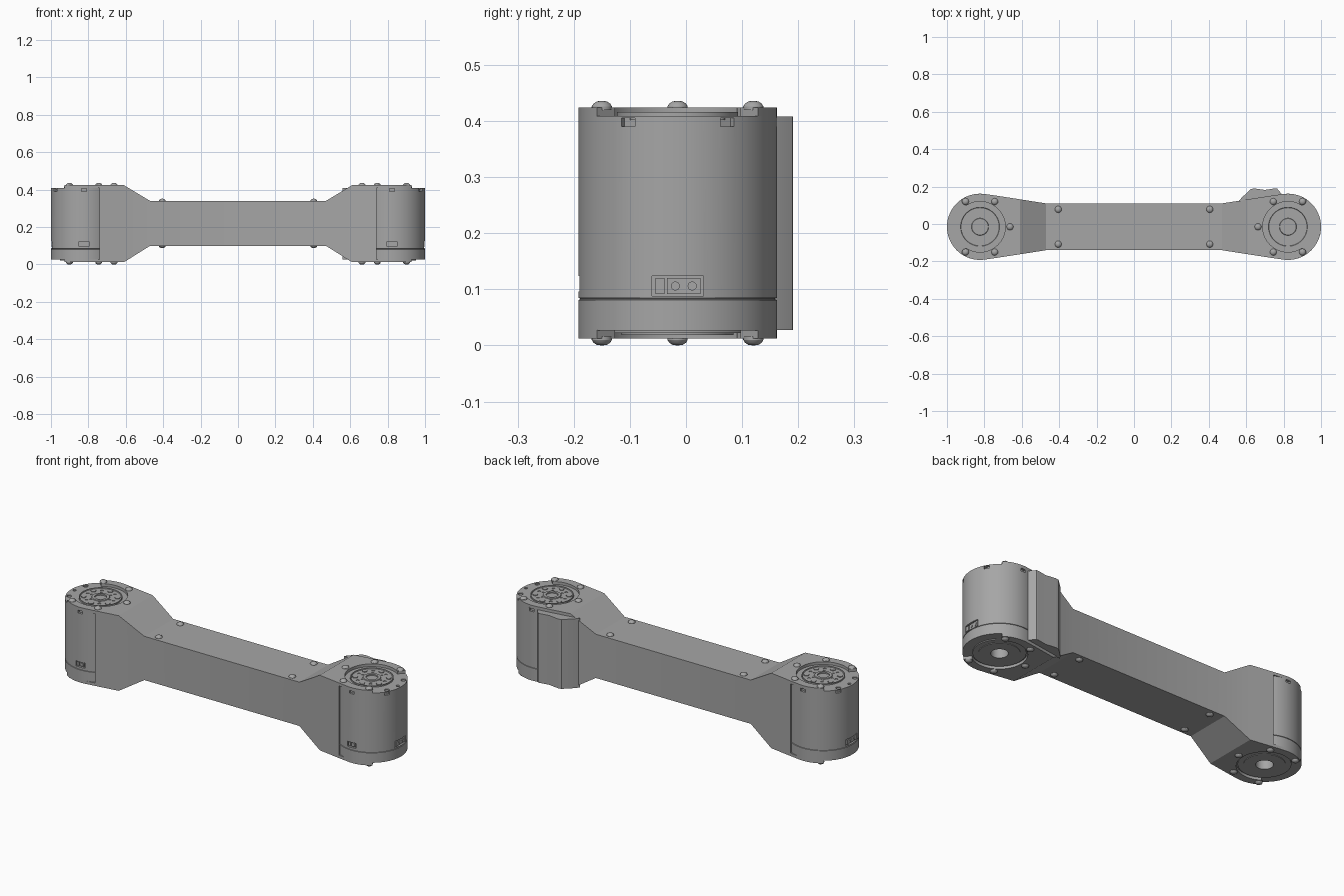
import bpy, bmesh
from math import radians, cos, sin, pi, sqrt
from mathutils import Matrix, Vector

cube = bpy.data.objects.get("Cube")
if cube:
    bpy.data.objects.remove(cube, do_unlink=True)

grey = bpy.data.materials.new("machined grey")
grey.use_nodes = True
grey.diffuse_color = (0.38, 0.38, 0.38, 1)
grey.node_tree.nodes["Principled BSDF"].inputs["Base Color"].default_value = grey.diffuse_color

CY, HUB, R = -0.015, 0.823, 0.177      # centre line, joint centre, motor radius
LOW, HIGH = 0.012, 0.424               # frame bottom and top at the joints
HOLE = 0.135                           # plate opening radius
parts = []


def finish(name, bm):
    bmesh.ops.recalc_face_normals(bm, faces=bm.faces)
    me = bpy.data.meshes.new(name)
    bm.to_mesh(me)
    bm.free()
    me.materials.append(grey)
    ob = bpy.data.objects.new(name, me)
    bpy.context.collection.objects.link(ob)
    parts.append(ob)
    return ob


def cut(ob, bm):
    tool = finish("cutter", bm)
    parts.remove(tool)
    mod = ob.modifiers.new("cut", 'BOOLEAN')
    mod.object, mod.operation, mod.solver = tool, 'DIFFERENCE', 'EXACT'
    dg = bpy.context.evaluated_depsgraph_get()
    me = bpy.data.meshes.new_from_object(ob.evaluated_get(dg))
    ob.modifiers.clear()
    ob.data = me
    bpy.data.objects.remove(tool, do_unlink=True)


def lathe(bm, profile, x, y, segs=64):
    vs = [bm.verts.new((x + r, y, z)) for r, z in profile]
    es = [bm.edges.new(p) for p in zip(vs, vs[1:])]
    bmesh.ops.spin(bm, geom=vs + es, cent=(x, y, 0), axis=(0, 0, 1),
                   angle=2 * pi, steps=segs, use_merge=True)
    bmesh.ops.remove_doubles(bm, verts=bm.verts, dist=1e-5)


def rod(bm, x, y, r, z0, z1, segs=24):
    lathe(bm, [(0, z0), (r, z0), (r, z1), (0, z1)], x, y, segs)


def prism(bm, pts, z0, z1):
    face = bm.faces.new([bm.verts.new((x, y, z0)) for x, y in pts])
    new = bmesh.ops.extrude_face_region(bm, geom=[face])["geom"]
    bmesh.ops.translate(bm, vec=(0, 0, z1 - z0),
                        verts=[v for v in new if isinstance(v, bmesh.types.BMVert)])


def on_rim(side, deg, r, t, z):
    """Placement on the motor wall: radius r, tangential shift t, height z."""
    a = radians(deg if side > 0 else 180 - deg)
    return (Matrix.Translation((side * HUB, CY, 0)) @ Matrix.Rotation(a, 4, 'Z')
            @ Matrix.Translation((r, t, z)))


def box(bm, place, size):
    bmesh.ops.create_cube(bm, size=1, matrix=place @ Matrix.Diagonal((*size, 1)))


def polar(r, deg):
    return r * cos(radians(deg)), r * sin(radians(deg))


# Frame: beam lofted through rectangular sections, flared at both ends
stations = [(0.74, 0.167, LOW, HIGH), (0.61, 0.147, LOW, HIGH), (0.47, 0.125, 0.1, 0.34)]
sections = [(-x, w, a, b) for x, w, a, b in stations] + stations[::-1]
bm = bmesh.new()
loops = [[bm.verts.new((x, CY + sy * w, z)) for sy, z in ((-1, a), (1, a), (1, b), (-1, b))]
         for x, w, a, b in sections]
for p, q in zip(loops, loops[1:]):
    for i in range(4):
        j = (i + 1) % 4
        bm.faces.new((p[i], p[j], q[j], q[i]))
bm.faces.new(loops[0])
bm.faces.new(loops[-1])
frame = finish("beam_frame", bm)
tool = bmesh.new()
for s in (-1, 1):
    rod(tool, s * HUB, CY, HOLE, 0.4, 0.5, 64)
    rod(tool, s * HUB, CY, HOLE, -0.1, 0.04, 64)
cut(frame, tool)

# Curved clamp arms holding the motors above and below
bm = bmesh.new()
for s in (-1, 1):
    for sy in (-1, 1):
        inner = [polar(HOLE, d) for d in range(126, 55, -5)]
        outer = [polar(R, d) for d in range(54, 100, 5)]
        edge = [(-0.083, sqrt(HOLE ** 2 - 0.083 ** 2))] + inner + outer + [(-0.083, 0.167)]
        pts = [(s * (HUB + x), CY + sy * y) for x, y in edge]
        prism(bm, pts, 0.408, HIGH)
        prism(bm, pts, LOW, 0.028)
finish("clamp_arms", bm)

# Domed screws on the joints and along the beam
bm = bmesh.new()
spots = []
for s in (-1, 1):
    for dx, dy in ((-0.16, 0), (-0.078, 0.135), (-0.078, -0.135), (0.078, 0.135), (0.078, -0.135)):
        spots.append((s * (HUB + dx), CY + dy, LOW, HIGH))
    for dy in (-0.093, 0.093):
        spots.append((s * 0.405, CY + dy, 0.1, 0.34))
dome = [(0.018, -0.004), (0.018, 0.002), (0.015, 0.007), (0.009, 0.011), (0, 0.012)]
for x, y, a, b in spots:
    lathe(bm, [(r, b + h) for r, h in dome], x, y, 20)
    lathe(bm, [(r, a - h) for r, h in dome], x, y, 20)
finish("screw_heads", bm)

for s, label in ((-1, "right"), (1, "left")):
    cx = s * HUB
    # Motor housing with seam groove and bore in the underside
    bm = bmesh.new()
    lathe(bm, [(0, 0.09), (0.042, 0.09), (0.042, 0.019), (0.1, 0.019), (0.1, 0.022),
               (0.128, 0.022), (0.128, 0.027), (R, 0.027), (R, 0.081), (0.174, 0.082),
               (0.174, 0.084), (R, 0.085), (R, 0.409), (0, 0.409)], cx, CY, 96)
    motor = finish(label + "_motor_housing", bm)
    tool = bmesh.new()
    for deg in (-90, -30, 30, 90):
        box(tool, on_rim(s, deg, R, 0, 0.398), (0.024, 0.028, 0.015))
    for deg in (-27, 0, 27):
        p = on_rim(s, deg, 0.158, 0, 0).translation
        rod(tool, p.x, p.y, 0.013 if deg else 0.009, 0.402, 0.42, 16)
    box(tool, on_rim(s, 0, R, 0, 0.106), (0.024, 0.092, 0.036))
    box(tool, on_rim(s, -90, R, 0, 0.11), (0.024, 0.054, 0.028))
    cut(motor, tool)

    # Sockets seated in the housing pockets
    bm = bmesh.new()
    box(bm, on_rim(s, 0, 0.166, -0.031, 0.106), (0.014, 0.018, 0.026))
    box(bm, on_rim(s, 0, 0.165, 0.011, 0.106), (0.012, 0.06, 0.028))
    box(bm, on_rim(s, -90, 0.166, -0.015, 0.11), (0.014, 0.012, 0.02))
    box(bm, on_rim(s, -90, 0.165, 0.008, 0.11), (0.012, 0.024, 0.02))
    for deg, t, z in ((0, -0.004, 0.106), (0, 0.026, 0.106), (-90, 0.008, 0.11)):
        bmesh.ops.create_cone(bm, cap_ends=True, segments=16, radius1=0.008, radius2=0.008,
                              depth=0.016, matrix=on_rim(s, deg, 0.166, t, z)
                              @ Matrix.Rotation(pi / 2, 4, 'Y'))
    finish(label + "_sockets", bm)

    # Output flange: rim, recessed web and ring of holes
    bm = bmesh.new()
    lathe(bm, [(0, 0.4), (0.108, 0.4), (0.108, 0.416), (0.104, 0.416), (0.102, 0.412),
               (0.046, 0.412), (0.044, 0.416), (0, 0.416)], cx, CY)
    flange = finish(label + "_output_flange", bm)
    tool = bmesh.new()
    rod(tool, cx, CY, 0.03, 0.404, 0.45, 32)
    for k in range(6):
        for r, d, size in ((0.084, 30, 0.015), (0.078, 0, 0.008), (0.055, 0, 0.006)):
            x, y = polar(r, d + 60 * k)
            rod(tool, cx + x, CY + y, size, 0.404, 0.45, 16)
    cut(flange, tool)
    # Bolts standing in the large holes
    bm = bmesh.new()
    for k in range(6):
        x, y = polar(0.084, 30 + 60 * k)
        rod(bm, cx + x, CY + y, 0.012, 0.4, 0.414, 16)
    finish(label + "_flange_bolts", bm)

# Cable cover behind the left joint
bm = bmesh.new()
prism(bm, [(0.56, 0.12), (0.575, 0.14), (0.625, 0.187), (0.645, 0.19), (0.7, 0.182),
           (0.755, 0.191), (0.765, 0.19), (0.79, 0.16), (0.8, 0.14)], 0.028, 0.408)
finish("cable_cover", bm)

# Smooth curved walls while keeping machined edges crisp
bpy.ops.object.select_all(action='DESELECT')
for ob in parts:
    ob.select_set(True)
bpy.context.view_layer.objects.active = frame
bpy.ops.object.shade_smooth_by_angle(angle=radians(30))
